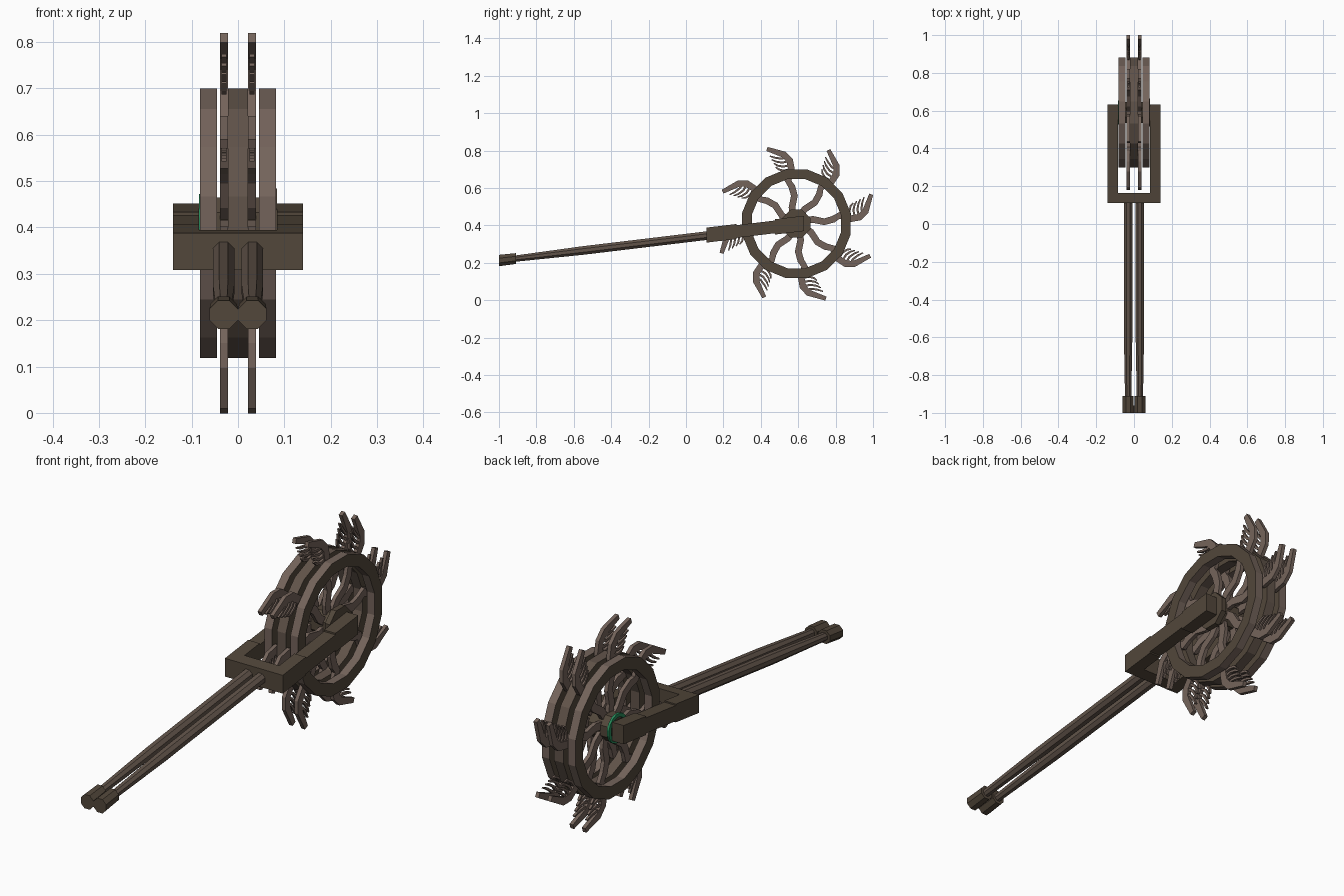
import bpy, bmesh, math
from mathutils import Vector, Matrix

if "Cube" in bpy.data.objects:
    bpy.data.objects.remove(bpy.data.objects["Cube"])

CY, CZ = 0.59, 0.409          # wheel centre
TILT = 0.12                   # slope of the handle and fork


def mat(name, col):
    m = bpy.data.materials.new(name)
    m.diffuse_color = (*col, 1)
    m.use_nodes = True
    m.node_tree.nodes["Principled BSDF"].inputs["Base Color"].default_value = m.diffuse_color
    return m


WOOD = mat("dark_brown", (0.085, 0.063, 0.043))
TREAD = mat("mid_brown", (0.120, 0.088, 0.068))
HAND = mat("pale_brown", (0.175, 0.127, 0.104))
GREEN = mat("green", (0.02, 0.25, 0.10))


def finish(name, bm, *mats):
    bmesh.ops.recalc_face_normals(bm, faces=bm.faces)
    me = bpy.data.meshes.new(name)
    bm.to_mesh(me)
    bm.free()
    for m in mats:
        me.materials.append(m)
    ob = bpy.data.objects.new(name, me)
    bpy.context.collection.objects.link(ob)
    return ob


def loft(bm, rings, closed=False):
    """Skin a list of vertex rings; cap the ends unless closed."""
    rs = [[bm.verts.new(p) for p in r] for r in rings]
    n = len(rs[0])
    for i in range(len(rs) if closed else len(rs) - 1):
        a, b = rs[i], rs[(i + 1) % len(rs)]
        for j in range(n):
            k = (j + 1) % n
            bm.faces.new((a[j], a[k], b[k], b[j]))
    if not closed:
        bm.faces.new(rs[0])
        bm.faces.new(rs[-1])


def strip(bm, pts, widths, x, t):
    """Flat bent bar in the yz plane, centred on x with thickness t."""
    rings = []
    for i, p in enumerate(pts):
        d = (pts[min(i + 1, len(pts) - 1)] - pts[max(i - 1, 0)]).normalized()
        s = Vector((-d.y, d.x)) * widths[i] / 2
        a, b = p + s, p - s
        rings.append([(x - t/2, a.x, a.y), (x + t/2, a.x, a.y),
                      (x + t/2, b.x, b.y), (x - t/2, b.x, b.y)])
    loft(bm, rings)


def polar(r, deg):
    a = math.radians(deg)
    return Vector((CY + r * math.cos(a), CZ + r * math.sin(a)))


def ring(name, x0, x1, r0, r1, n, *mats):
    bm = bmesh.new()
    rings = []
    for i in range(n):
        a = 360 * (i + 0.5) / n
        o, q = polar(r1, a), polar(r0, a)
        rings.append([(x0, *o), (x1, *o), (x1, *q), (x0, *q)])
    loft(bm, rings, True)
    ob = finish(name, bm, *mats)
    if len(mats) > 1:         # tread colour on faces around the rim
        for f in ob.data.polygons:
            f.material_index = 1 if abs(f.normal.x) < 0.5 else 0
    return ob


def disc(name, x0, x1, r, n, m):
    bm = bmesh.new()
    loft(bm, [[(x, *polar(r, 360 * (i + 0.5) / n)) for i in range(n)] for x in (x0, x1)])
    return finish(name, bm, m)


# three wheel rims
ring("left_rim", -0.082, -0.045, 0.243, 0.296, 16, WOOD, HAND)
ring("middle_rim", -0.022, 0.022, 0.243, 0.296, 16, WOOD, TREAD)
ring("right_rim", 0.045, 0.082, 0.243, 0.296, 16, WOOD, HAND)

# hub, axle and the green ring on the left side
disc("axle", -0.10, 0.10, 0.035, 8, WOOD)
disc("hub", -0.075, 0.075, 0.06, 8, WOOD)
disc("right_hub_plate", 0.06, 0.084, 0.081, 8, WOOD)
ring("green_hub_ring", -0.084, -0.074, 0.048, 0.064, 16, GREEN)

# eight clawed spokes on each of two layers
spoke = [(0.04, 22), (0.09, 15), (0.15, 4), (0.20, 7), (0.235, 11),
         (0.285, 5), (0.34, 6), (0.375, 10), (0.43, 21.5)]
widths = [0.034, 0.036, 0.036, 0.036, 0.036, 0.036, 0.036, 0.034, 0.022]
for side, x in (("left", -0.03), ("right", 0.03)):
    bm = bmesh.new()
    for k in range(8):
        b = 45 * k
        strip(bm, [polar(r, a + b) for r, a in spoke], widths, x, 0.017)
        for i in range(4):    # thin fingers
            r = 0.293 + 0.022 * i
            f = [(r, 7), (r - 0.002, 13), (r + 0.012, 18), (r + 0.03, 20 + 0.5 * i)]
            strip(bm, [polar(q, a + b) for q, a in f],
                  [0.011, 0.011, 0.010, 0.006], x, 0.011)
    finish(side + "_claw_spokes", bm, HAND)


def axis_z(y):
    return 0.212 + TILT * (y + 1)


def block(name, x0, x1, y0, y1, h):
    """Box following the handle slope."""
    bm = bmesh.new()
    loft(bm, [[(x0, y, axis_z(y) - h/2 + 0.003), (x1, y, axis_z(y) - h/2 + 0.003),
               (x1, y, axis_z(y) + h/2 + 0.003), (x0, y, axis_z(y) + h/2 + 0.003)]
              for y in (y0, y1)])
    return finish(name, bm, WOOD)


# fork: crossbar and two stepped arms
block("fork_crossbar", -0.14, 0.14, 0.11, 0.165, 0.08)
for side, s in (("left", -1), ("right", 1)):
    lo, hi = sorted((s * 0.084, s * 0.14))
    block(side + "_arm_base", lo, hi, 0.16, 0.27, 0.08)
    block(side + "_arm", lo, hi, 0.265, 0.48, 0.068)
    block(side + "_arm_end", lo, hi, 0.475, 0.632, 0.082)


def rod(name, x, stations, m):
    """Octagonal rod along the handle slope; stations are (y, radius)."""
    bm = bmesh.new()
    rings = []
    for y, r in stations:
        rings.append([(x + r * math.cos(math.pi * (i + 0.5) / 4), y,
                       axis_z(y) + r * math.sin(math.pi * (i + 0.5) / 4)) for i in range(8)])
    loft(bm, rings)
    return finish(name, bm, m)


# twin handle rods with end caps
for side, x in (("left", -0.031), ("right", 0.031)):
    rod(side + "_handle_rod", x, [(-0.92, 0.018), (-0.55, 0.025), (0.13, 0.025)], TREAD)
    rod(side + "_handle_cap", x, [(-1.0, 0.033), (-0.91, 0.031)], WOOD)
